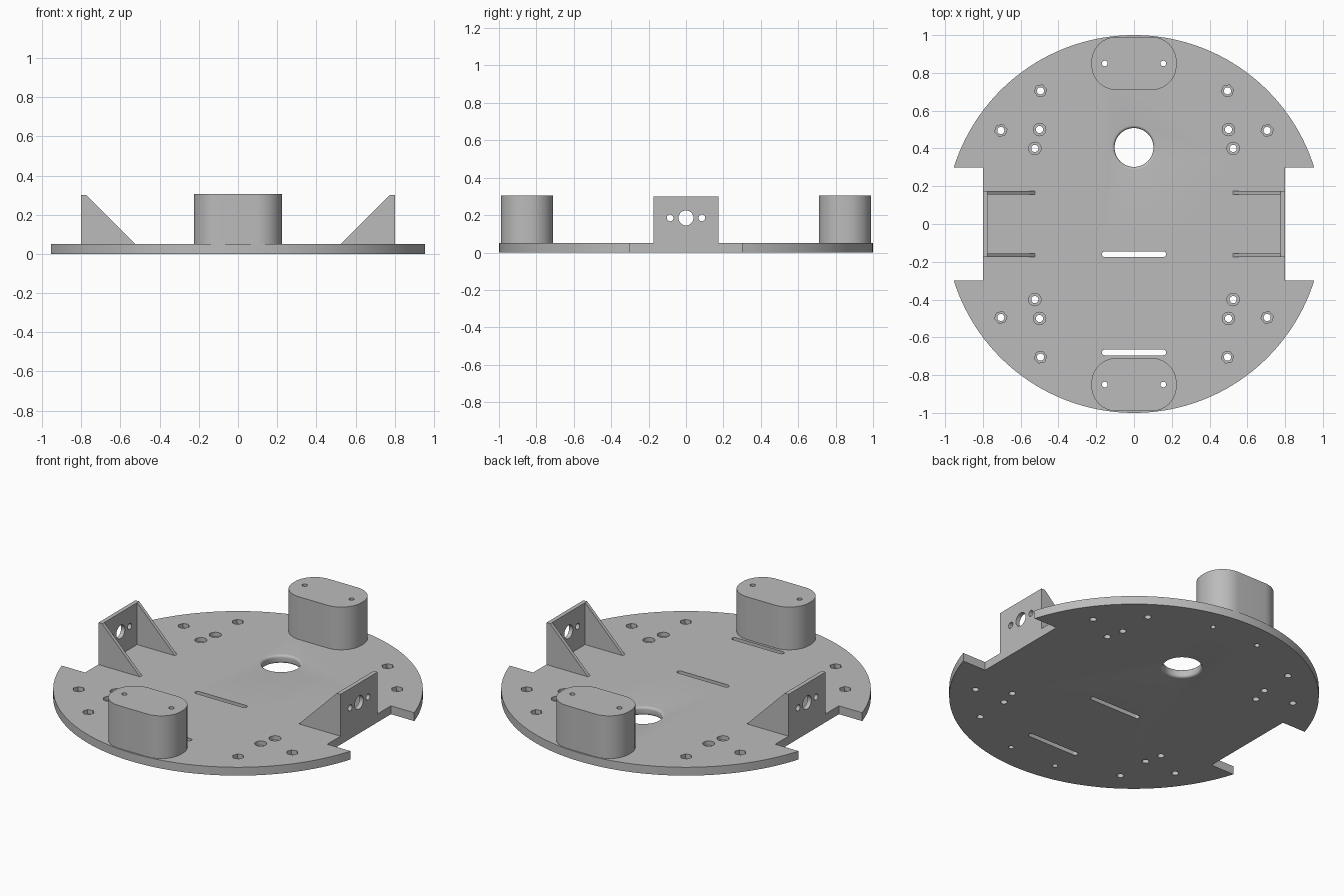
import bpy, bmesh
from math import cos, sin, pi, sqrt, asin
from mathutils import Vector

if "Cube" in bpy.data.objects:
    bpy.data.objects.remove(bpy.data.objects["Cube"])

grey = bpy.data.materials.new("plain grey")
grey.use_nodes = True
COLOUR = (0.5, 0.5, 0.5, 1)
grey.diffuse_color = COLOUR
grey.node_tree.nodes["Principled BSDF"].inputs["Base Color"].default_value = COLOUR

BASE = 0.05       # plate thickness
POST_TOP = 0.305
WALL_TOP = 0.3


def ring(cx, cy, r, n=32, turn=0.0):
    return [(cx + r * cos(turn + 2 * pi * i / n), cy + r * sin(turn + 2 * pi * i / n)) for i in range(n)]


def rounded(cx, cy, hx, hy, r, n=12):
    """Rounded rectangle outline."""
    pts = []
    for q, (sx, sy) in enumerate([(1, 1), (-1, 1), (-1, -1), (1, -1)]):
        for i in range(n + 1):
            a = (q + i / n) * pi / 2
            pts.append((cx + sx * (hx - r) + r * cos(a), cy + sy * (hy - r) + r * sin(a)))
    return pts


def loft(bm, layers, axis="z"):
    """Closed solid through outlines [(points, height), ...] along an axis."""
    place = {"z": lambda a, b, h: (a, b, h),
             "y": lambda a, b, h: (a, h, b),
             "x": lambda a, b, h: (h, a, b)}[axis]
    loops = [[bm.verts.new(place(a, b, h)) for a, b in pts] for pts, h in layers]
    faces = [bm.faces.new(loops[0]), bm.faces.new(loops[-1])]
    for lo, hi in zip(loops, loops[1:]):
        n = len(lo)
        faces += [bm.faces.new((lo[i], lo[(i + 1) % n], hi[(i + 1) % n], hi[i])) for i in range(n)]
    bmesh.ops.recalc_face_normals(bm, faces=faces)


def prism(bm, pts, h0, h1, axis="z"):
    loft(bm, [(pts, h0), (pts, h1)], axis)


def finish(name, bm):
    bmesh.ops.remove_doubles(bm, verts=bm.verts, dist=1e-5)
    bmesh.ops.recalc_face_normals(bm, faces=bm.faces)
    mesh = bpy.data.meshes.new(name)
    bm.to_mesh(mesh)
    bm.free()
    mesh.materials.append(grey)
    ob = bpy.data.objects.new(name, mesh)
    bpy.context.collection.objects.link(ob)
    return ob


def activate(ob):
    bpy.ops.object.select_all(action="DESELECT")
    ob.select_set(True)
    bpy.context.view_layer.objects.active = ob


def cut(ob, cutter):
    activate(ob)
    mod = ob.modifiers.new("holes", "BOOLEAN")
    mod.operation, mod.solver, mod.object = "DIFFERENCE", "EXACT", cutter
    bpy.ops.object.modifier_apply(modifier=mod.name)


def smooth(ob):
    activate(ob)
    bpy.ops.object.shade_smooth_by_angle(angle=0.5)


# Round plate outline with a wheel notch on each side
start, n = asin(0.3), 64
arc = [(cos(start + (pi - 2 * start) * i / n), sin(start + (pi - 2 * start) * i / n)) for i in range(n + 1)]
half = [(0.8, 0.3)] + arc + [(-0.8, 0.3)]
bm = bmesh.new()
prism(bm, half + [(-x, -y) for x, y in half], 0, BASE)
plate = finish("base_plate", bm)

# Drills for the plate and posts
bm = bmesh.new()
LOW, HIGH = -0.02, BASE + 0.02
seats = [(0.495, 0.705, 6), (0.705, 0.495, 6), (0.5, 0.5, 24), (0.525, 0.4, 24)]
for sx in (-1, 1):
    for sy in (-1, 1):
        # Screw holes with hexagonal or round seats, as stepped solids
        for x, y, sides in seats:
            k, seat_z = 24, BASE / 2
            bore = ring(sx * x, sy * y, 0.019, k)
            prism(bm, bore, LOW, seat_z + 0.005)
            prism(bm, ring(sx * x, sy * y, 0.033, sides, 0.2), seat_z, HIGH)
        prism(bm, ring(sx * 0.155, sy * 0.85, 0.015, 20), LOW, POST_TOP + 0.02)
for y in (-0.16, -0.68):
    prism(bm, rounded(0, y, 0.17, 0.015, 0.0149, 6), LOW, HIGH)

# Cable hole with rounded rims
r, f = 0.103, 0.015
profile = [(r + f, LOW)]
profile += [(r + f - f * sin(a), f - f * cos(a)) for a in [i * pi / 12 for i in range(7)]]
profile += [(rad, BASE - z) for rad, z in reversed(profile)]
loft(bm, [(ring(0, 0.405, rad, 48), z) for rad, z in profile])
drills = finish("drill_cutter", bm)
drills.hide_render = True

# The overlapping steps of each screw hole need self-intersection handling
activate(plate)
mod = plate.modifiers.new("holes", "BOOLEAN")
mod.operation, mod.solver, mod.object, mod.use_self = "DIFFERENCE", "EXACT", drills, True
bpy.ops.object.modifier_apply(modifier=mod.name)
smooth(plate)

# Front and rear posts
for name, y in (("front_post", -0.85), ("rear_post", 0.85)):
    bm = bmesh.new()
    prism(bm, rounded(0, y, 0.225, 0.14, 0.13), BASE, POST_TOP)
    post = finish(name, bm)
    cut(post, drills)
    smooth(post)

# Motor brackets: drilled wall with two triangular gussets
bm = bmesh.new()
for y, r in ((-0.085, 0.018), (0, 0.04), (0.085, 0.018)):
    prism(bm, ring(y, 0.185, r), -1, 1, "x")
motor_drills = finish("motor_drill_cutter", bm)
motor_drills.hide_render = True

for side, s in (("left", 1), ("right", -1)):
    bm = bmesh.new()
    wall = [(-0.175, BASE), (0.175, BASE), (0.175, WALL_TOP), (-0.175, WALL_TOP)]
    prism(bm, wall, s * 0.775, s * 0.8, "x")
    ob = finish(side + "_motor_wall", bm)
    cut(ob, motor_drills)
    smooth(ob)
    for end, e in (("front", -1), ("rear", 1)):
        bm = bmesh.new()
        tri = [(s * 0.525, BASE), (s * 0.775, BASE), (s * 0.775, WALL_TOP)]
        prism(bm, tri, e * 0.155, e * 0.175, "y")
        finish(side + "_" + end + "_gusset", bm)

for cutter in (drills, motor_drills):
    bpy.data.objects.remove(cutter)
